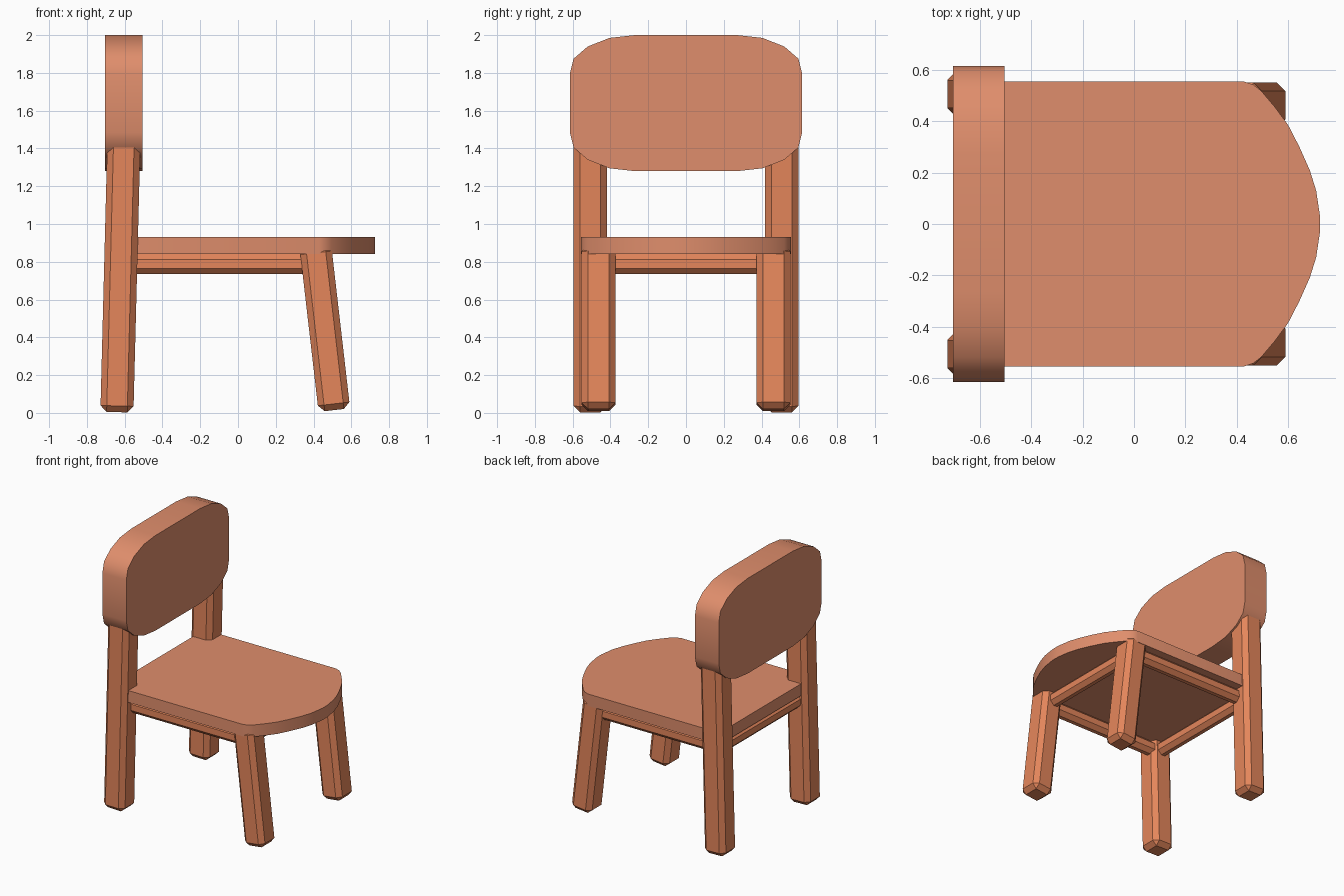
import bpy, bmesh
from mathutils import Vector

if "Cube" in bpy.data.objects:
    bpy.data.objects.remove(bpy.data.objects["Cube"])


def material(name, color):
    m = bpy.data.materials.new(name)
    m.diffuse_color = color
    m.use_nodes = True
    m.node_tree.nodes["Principled BSDF"].inputs["Base Color"].default_value = m.diffuse_color
    return m


WOOD = material("leg_wood", (0.78, 0.24, 0.105, 1))
PANEL = material("panel_wood", (0.74, 0.27, 0.15, 1))


def add_object(name, bm, mat):
    bmesh.ops.recalc_face_normals(bm, faces=bm.faces)
    mesh = bpy.data.meshes.new(name)
    bm.to_mesh(mesh)
    bm.free()
    mesh.materials.append(mat)
    ob = bpy.data.objects.new(name, mesh)
    bpy.context.collection.objects.link(ob)
    return ob


def slab(name, outline, depth):
    """Extrude an outline along a depth vector, with smooth rounded edges."""
    bm = bmesh.new()
    face = bm.faces.new([bm.verts.new(p) for p in outline])
    ext = bmesh.ops.extrude_face_region(bm, geom=[face], use_keep_orig=True)
    verts = [g for g in ext["geom"] if isinstance(g, bmesh.types.BMVert)]
    bmesh.ops.translate(bm, verts=verts, vec=depth)
    ob = add_object(name, bm, PANEL)
    bpy.ops.object.select_all(action='DESELECT')
    ob.select_set(True)
    bpy.context.view_layer.objects.active = ob
    bpy.ops.object.shade_smooth_by_angle(angle=0.7)


def beam(name, start, end, width, height, chamfer):
    """Chamfered square bar running between two points."""
    start, end = Vector(start), Vector(end)
    axis = end - start
    bm = bmesh.new()
    bmesh.ops.create_cube(bm, size=1)
    bmesh.ops.scale(bm, verts=bm.verts, vec=(width, height, axis.length))
    bmesh.ops.bevel(bm, geom=bm.edges[:], offset=chamfer, segments=1,
                    affect='EDGES', profile=0.5)
    ob = add_object(name, bm, WOOD)
    ob.location = (start + end) / 2
    # width stays along x (or y for bars along x), height along the other axis
    z = axis.normalized()
    x = Vector((0, 1, 0)) if abs(z.x) > 0.9 else Vector((1, 0, 0))
    x = (x - z * x.dot(z)).normalized()
    y = z.cross(x)
    ob.rotation_mode = 'QUATERNION'
    rot = ob.matrix_world.to_3x3()
    rot.col[0], rot.col[1], rot.col[2] = x, y, z
    ob.rotation_quaternion = rot.to_quaternion()


# Backrest: rounded rectangle in the y-z plane
quarter = [(0.615, 0.155), (0.595, 0.235), (0.52, 0.30), (0.405, 0.345), (0.27, 0.36)]
half = quarter + [(-y, z) for y, z in reversed(quarter)]
ring = half + [(-y, -z) for y, z in half]
slab("backrest", [(-0.705, y, 1.64 + z) for y, z in ring], (0.2, 0, 0))

# Seat: square at the backrest, bowed at the other end
side = [(-0.67, 0.555), (0.43, 0.555), (0.465, 0.543), (0.495, 0.52), (0.55, 0.455),
        (0.60, 0.387), (0.645, 0.30), (0.685, 0.21), (0.71, 0.13), (0.725, 0.03)]
seat = side + [(x, -y) for x, y in reversed(side)]
slab("seat", [(x, y, 0.84) for x, y in seat], (0, 0, 0.09))

# Legs and side rails, mirrored across y
for s, label in ((1, "a"), (-1, "b")):
    beam("tall_leg_" + label, (-0.641, s * 0.507, 0.004), (-0.60, s * 0.507, 1.60),
         0.175, 0.175, 0.033)
    beam("short_leg_" + label, (0.51, s * 0.463, 0.015), (0.41, s * 0.463, 0.88),
         0.168, 0.178, 0.033)
    beam("side_rail_" + label, (-0.60, s * 0.475, 0.789), (0.42, s * 0.475, 0.789),
         0.09, 0.107, 0.03)

# Cross rails between the legs
for x, label in ((0.41, "short"), (-0.62, "tall")):
    beam("cross_rail_" + label, (x, -0.47, 0.789), (x, 0.47, 0.789), 0.09, 0.107, 0.03)
